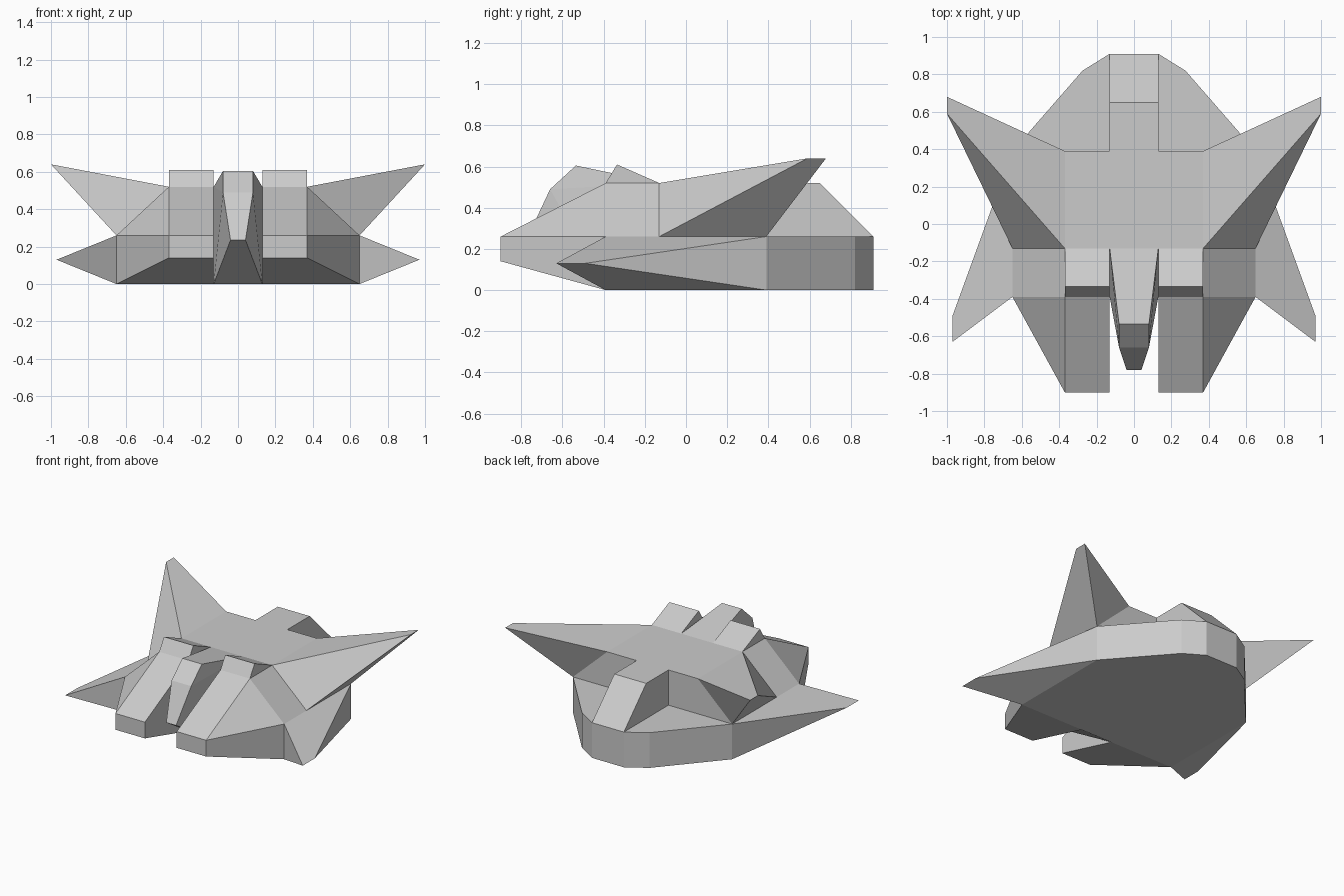
import bpy
import bmesh

cube = bpy.data.objects.get("Cube")
if cube:
    bpy.data.objects.remove(cube, do_unlink=True)

grey = bpy.data.materials.new("hull grey")
grey.use_nodes = True
grey.diffuse_color = (0.6, 0.6, 0.6, 1)
bsdf = next(n for n in grey.node_tree.nodes if n.type == 'BSDF_PRINCIPLED')
bsdf.inputs["Base Color"].default_value = grey.diffuse_color


def finish(name, bm, mirror):
    bmesh.ops.recalc_face_normals(bm, faces=bm.faces)
    mesh = bpy.data.meshes.new(name)
    bm.to_mesh(mesh)
    bm.free()
    mesh.materials.append(grey)
    ob = bpy.data.objects.new(name, mesh)
    bpy.context.collection.objects.link(ob)
    if mirror:
        mod = ob.modifiers.new("mirror", 'MIRROR')
        mod.use_mirror_merge = False


def prism(name, profile, start, end, axis, mirror=False):
    """Extrude a 2D profile along x, y or z."""
    def place(p, t):
        return {'x': (t, *p), 'y': (p[0], t, p[1]), 'z': (*p, t)}[axis]
    bm = bmesh.new()
    face = bm.faces.new([bm.verts.new(place(p, start)) for p in profile])
    new = bmesh.ops.extrude_face_region(bm, geom=[face])["geom"]
    for v in new:
        if isinstance(v, bmesh.types.BMVert):
            v.co['xyz'.index(axis)] = end
    finish(name, bm, mirror)


def faceted(name, points, mirror=False):
    """Convex solid through corner points, flat faces joined."""
    bm = bmesh.new()
    for p in points:
        bm.verts.new(p)
    bmesh.ops.convex_hull(bm, input=bm.verts)
    bmesh.ops.dissolve_limit(bm, angle_limit=0.01, verts=bm.verts, edges=bm.edges)
    finish(name, bm, mirror)


def both(points):
    return [(s * x, y, z) for x, y, z in points for s in (1, -1)]


DECK, ROOF = 0.26, 0.52

# Lower hull with a notch at the front for the cockpit
half = [(0.13, -0.13), (0.13, -0.39), (0.65, -0.39),
        (0.65, 0.39), (0.275, 0.82), (0.13, 0.91)]
prism("lower_hull", half + [(-x, y) for x, y in reversed(half)], 0, DECK, 'z')

# Upper body, sloping shoulders and rear spine
prism("upper_body", [(-0.37, DECK), (0.37, DECK), (0.37, ROOF), (-0.37, ROOF)],
      -0.13, 0.39, 'y')
prism("shoulder", [(0.37, DECK), (0.65, DECK), (0.37, ROOF)], -0.39, 0.39, 'y', True)
prism("rear_spine", [(0.39, DECK), (0.39, ROOF), (0.65, ROOF), (0.91, DECK)],
      -0.13, 0.13, 'x')

# Front prongs with raised humps, and their outer cheeks
prism("front_prong", [(-0.9, 0.14), (-0.9, DECK), (-0.39, ROOF), (-0.335, 0.61),
                      (-0.13, ROOF), (-0.13, DECK), (-0.39, DECK), (-0.39, 0)],
      0.13, 0.37, 'x', True)
faceted("prong_cheek", [(0.37, -0.9, 0.14), (0.37, -0.9, DECK), (0.37, -0.39, ROOF),
                        (0.65, -0.39, DECK), (0.65, -0.39, 0), (0.37, -0.39, 0)], True)

# Cockpit between the prongs
faceted("cockpit", both([(0.13, -0.13, ROOF), (0.08, -0.535, 0.605),
                         (0.08, -0.66, 0.49), (0.04, -0.78, 0.235),
                         (0.13, -0.39, 0), (0.13, -0.13, 0)]))

# Swept-back upper wings
faceted("upper_wing", [(0.37, -0.13, ROOF), (0.65, -0.13, DECK), (0.65, 0.39, DECK),
                       (0.37, 0.39, ROOF), (1, 0.59, 0.64), (1, 0.68, 0.64)], True)

# Forward-swept lower wings
faceted("lower_wing", [(0.65, y, z) for y in (-0.39, 0.39) for z in (0, DECK)]
        + [(0.97, -0.63, 0.13), (0.97, -0.49, 0.13)], True)
